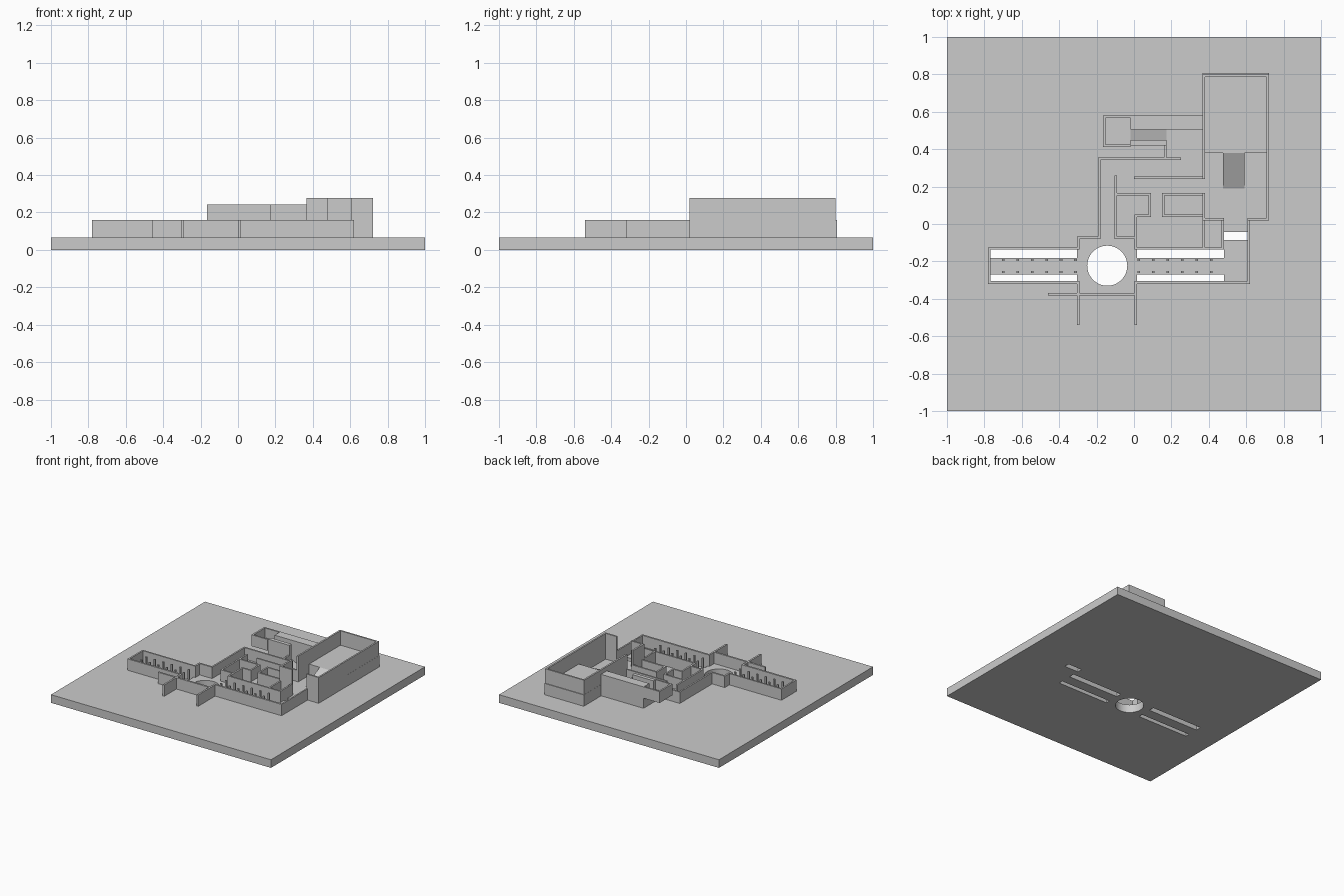
import bpy, bmesh

G, LOW, MID, HIGH = 0.067, 0.16, 0.243, 0.278   # ground, low, middle and high levels


def mesh_object(name, bm):
    bmesh.ops.recalc_face_normals(bm, faces=bm.faces)
    me = bpy.data.meshes.new(name)
    bm.to_mesh(me)
    bm.free()
    ob = bpy.data.objects.new(name, me)
    bpy.context.collection.objects.link(ob)
    return ob


def add_box(bm, x0, x1, y0, y1, z0, z1):
    vs = bmesh.ops.create_cube(bm, size=1)["verts"]
    for v in vs:
        v.co.x = x1 if v.co.x > 0 else x0
        v.co.y = y1 if v.co.y > 0 else y0
        v.co.z = z1 if v.co.z > 0 else z0


def boxes(name, rects, z0, z1):
    bm = bmesh.new()
    for r in rects:
        add_box(bm, *r, z0, z1)
    return mesh_object(name, bm)


def prism(name, profile, offset):
    bm = bmesh.new()
    f = bm.faces.new([bm.verts.new(p) for p in profile])
    new = bmesh.ops.extrude_face_region(bm, geom=[f])["geom"]
    bmesh.ops.translate(bm, vec=offset, verts=[g for g in new if isinstance(g, bmesh.types.BMVert)])
    return mesh_object(name, bm)


# ground slab with pool slots, a small pit and a round court cut through
slab = boxes("ground_slab", [(-1, 1, -1, 1)], 0, G)
slots = [(x0, x1, y0, y1) for x0, x1 in ((-0.767, -0.306), (0.016, 0.48))
         for y0, y1 in ((-0.305, -0.27), (-0.183, -0.137))]
slots.append((0.48, 0.608, -0.086, -0.043))
cutters = [boxes("slot_cutter_%d" % i, [r], -0.1, 0.12) for i, r in enumerate(slots)]
bpy.ops.mesh.primitive_cylinder_add(vertices=64, radius=0.107, depth=0.4, location=(-0.143, -0.223, 0))
cutters.append(bpy.context.object)
cutters[-1].name = "court_cutter"
for c in cutters:
    c.hide_render = True
    bpy.context.view_layer.objects.active = slab
    m = slab.modifiers.new("cut", "BOOLEAN")
    m.operation, m.solver, m.object = "DIFFERENCE", "EXACT", c
    bpy.ops.object.modifier_apply(modifier=m.name)
    bpy.data.objects.remove(c)
bpy.ops.object.select_all(action="DESELECT")
slab.select_set(True)
bpy.ops.object.shade_smooth_by_angle()

# west gallery walls
boxes("west_gallery_walls", [
    (-0.78, -0.767, -0.32, -0.125), (-0.767, -0.292, -0.137, -0.125),
    (-0.767, -0.306, -0.32, -0.305)], G, LOW)

# entrance court walls and screen
boxes("entrance_walls", [
    (-0.306, -0.292, -0.125, -0.066), (-0.306, -0.292, -0.54, -0.305),
    (0.002, 0.016, -0.54, -0.305), (-0.46, -0.306, -0.383, -0.368),
    (-0.292, 0.002, -0.383, -0.368)], G, LOW)

# east gallery walls
boxes("east_gallery_walls", [
    (0.016, 0.608, -0.32, -0.305), (0.608, 0.62, -0.32, 0.018),
    (0.002, 0.48, -0.137, -0.125), (0.367, 0.38, -0.125, 0.018),
    (0.467, 0.48, -0.125, 0.018)], G, LOW)

# corridor and small room walls
boxes("corridor_walls", [
    (-0.292, -0.192, -0.08, -0.066), (-0.192, -0.179, -0.08, 0.355),
    (-0.179, 0.25, 0.342, 0.355), (-0.105, -0.092, -0.08, 0.26),
    (-0.092, 0.002, -0.08, -0.066), (0.002, 0.016, -0.125, 0.052),
    (0.016, 0.09, 0.038, 0.052), (0.077, 0.09, 0.052, 0.166),
    (-0.092, 0.077, 0.153, 0.166), (0.0, 0.365, 0.24, 0.253),
    (0.16, 0.173, 0.355, 0.42)], G, LOW)
boxes("inner_room_walls", [
    (0.15, 0.163, 0.038, 0.166), (0.163, 0.365, 0.038, 0.052),
    (0.163, 0.365, 0.153, 0.166)], G, LOW)

# colonnade posts
posts = []
for start in (-0.7, 0.026):
    for i in range(6):
        x = start + 0.0775 * i
        for y in (-0.192, -0.256):
            posts.append((x - 0.007, x + 0.007, y - 0.006, y + 0.006))
boxes("colonnade_posts", posts, G, 0.15)

# tall hall: raised floor, ramp and walls
boxes("hall_platform", [(0.365, 0.722, 0.38, 0.806)], G, LOW)
boxes("hall_upper_walls", [
    (0.366, 0.38, 0.38, 0.80), (0.708, 0.721, 0.38, 0.80),
    (0.38, 0.708, 0.787, 0.80)], LOW, HIGH)
boxes("hall_lower_walls", [
    (0.366, 0.38, 0.24, 0.38), (0.708, 0.721, 0.018, 0.38),
    (0.608, 0.708, 0.018, 0.031), (0.366, 0.38, 0.018, 0.166),
    (0.38, 0.48, 0.018, 0.031)], G, HIGH)
prism("hall_ramp", [(0.477, 0.19, G), (0.477, 0.38, G), (0.477, 0.38, LOW)], (0.113, 0, 0))

# raised corner room with its ramp and solid wing
boxes("corner_room_floor", [(-0.166, -0.02, 0.412, 0.58)], 0.15, 0.163)
boxes("corner_room_walls", [
    (-0.166, -0.152, 0.412, 0.58), (-0.152, -0.02, 0.412, 0.424),
    (-0.152, -0.02, 0.567, 0.58)], 0.163, MID)
boxes("wing_block", [(-0.02, 0.366, 0.505, 0.58)], G, MID)
boxes("ramp_side_wall", [(-0.02, 0.173, 0.42, 0.45)], G, MID)
prism("corner_ramp", [(0.173, 0.45, G), (-0.02, 0.45, G), (-0.02, 0.45, LOW)], (0, 0.055, 0))
